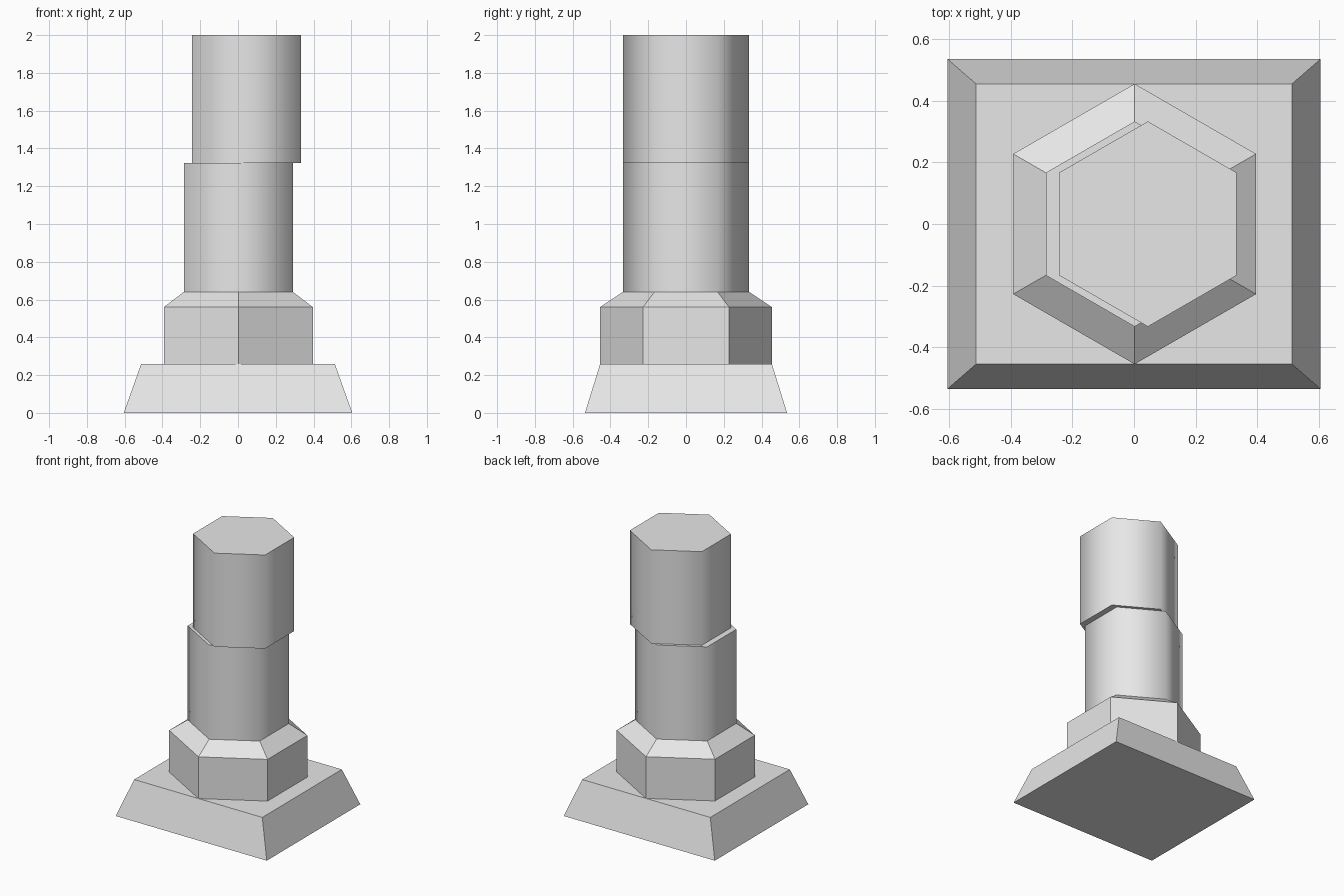
import bpy
import bmesh
from math import cos, sin, pi, radians

cube = bpy.data.objects.get("Cube")
if cube:
    bpy.data.objects.remove(cube, do_unlink=True)

grey = bpy.data.materials.new("light grey")
grey.use_nodes = True
colour = (0.8, 0.8, 0.8, 1)
grey.diffuse_color = colour
grey.node_tree.nodes["Principled BSDF"].inputs["Base Color"].default_value = colour


def loft(name, rings, smooth=False):
    """Solid through a stack of rings, capped at both ends."""
    bm = bmesh.new()
    loops = [[bm.verts.new(p) for p in ring] for ring in rings]
    n = len(loops[0])
    for low, high in zip(loops, loops[1:]):
        for i in range(n):
            j = (i + 1) % n
            bm.faces.new((low[i], low[j], high[j], high[i]))
    bm.faces.new(loops[0][::-1])
    bm.faces.new(loops[-1])
    mesh = bpy.data.meshes.new(name)
    bm.to_mesh(mesh)
    bm.free()
    mesh.materials.append(grey)
    obj = bpy.data.objects.new(name, mesh)
    bpy.context.collection.objects.link(obj)
    if smooth:
        bpy.ops.object.select_all(action='DESELECT')
        obj.select_set(True)
        bpy.context.view_layer.objects.active = obj
        bpy.ops.object.shade_smooth_by_angle(angle=radians(65))
    return obj


def rectangle(x, y, z):
    return [(-x, -y, z), (x, -y, z), (x, y, z), (-x, y, z)]


def hexagon(r, z, cx=0.002):
    # corners point forward and back
    return [(cx + r * cos(a), r * sin(a), z)
            for a in (pi / 6 + i * pi / 3 for i in range(6))]


# Tapered rectangular foot
loft("base", [rectangle(0.605, 0.535, 0), rectangle(0.513, 0.455, 0.258)])

# Hexagonal collar with a chamfered top
loft("collar", [hexagon(0.455, 0.258), hexagon(0.455, 0.56), hexagon(0.333, 0.641)])

# Two stacked column drums, the upper one shifted sideways
loft("lower_column", [hexagon(0.333, 0.641), hexagon(0.333, 1.322)], smooth=True)
loft("upper_column", [hexagon(0.333, 1.322, 0.045), hexagon(0.333, 2, 0.045)], smooth=True)
